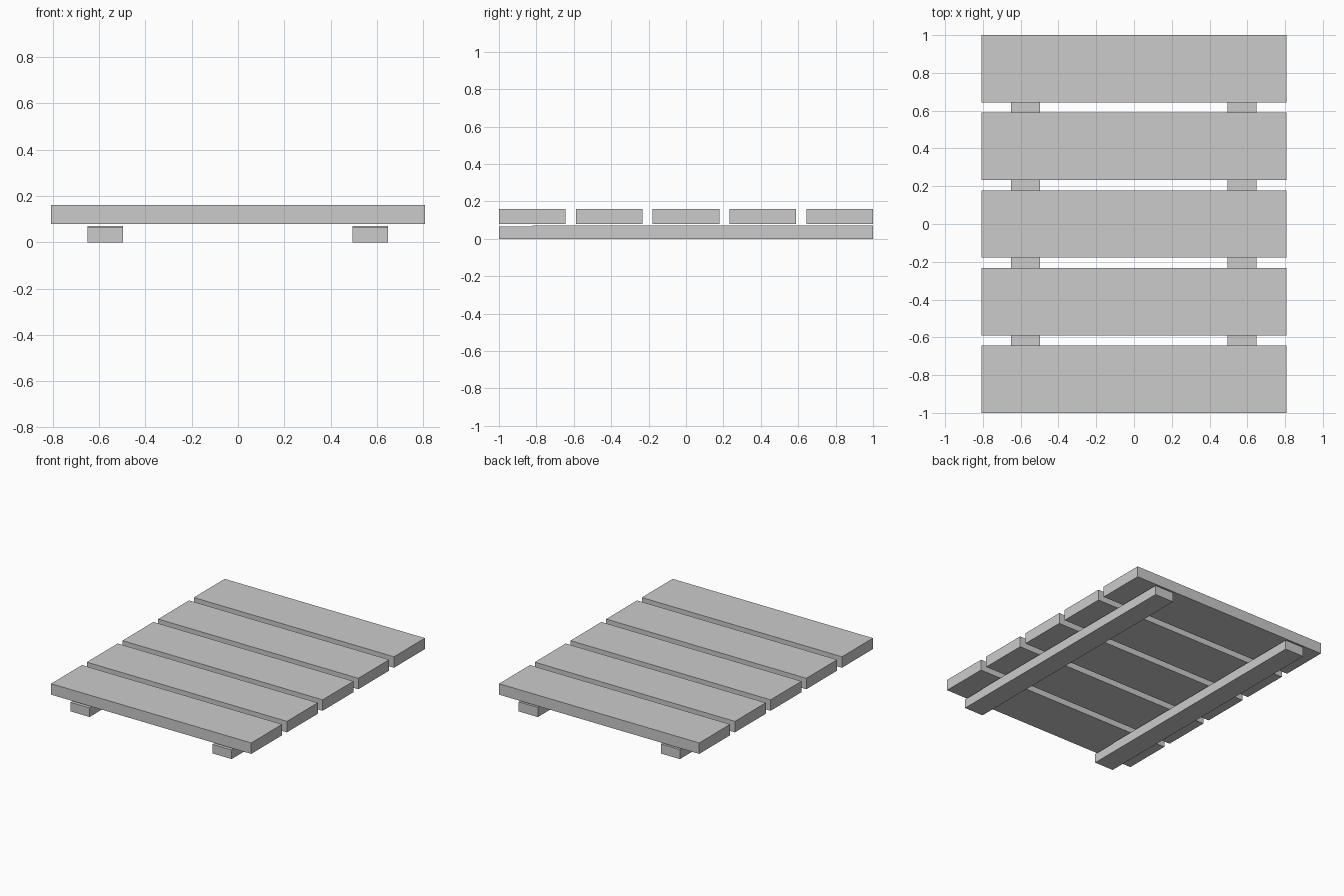
import bpy
import bmesh

if "Cube" in bpy.data.objects:
    bpy.data.objects.remove(bpy.data.objects["Cube"])


def prism(name, profile, x0, x1):
    """Extrude a (y, z) outline along x."""
    bm = bmesh.new()
    face = bm.faces.new([bm.verts.new((x0, y, z)) for y, z in profile])
    ext = bmesh.ops.extrude_face_region(bm, geom=[face])
    moved = [g for g in ext["geom"] if isinstance(g, bmesh.types.BMVert)]
    bmesh.ops.translate(bm, verts=moved, vec=(x1 - x0, 0, 0))
    bmesh.ops.recalc_face_normals(bm, faces=bm.faces)
    mesh = bpy.data.meshes.new(name)
    bm.to_mesh(mesh)
    bm.free()
    obj = bpy.data.objects.new(name, mesh)
    bpy.context.collection.objects.link(obj)
    return obj


# Five deck planks, evenly spaced front to back
PLANK_DEPTH = 0.356
for i in range(5):
    y = -0.822 + i * 0.411
    a, b = y - PLANK_DEPTH / 2, y + PLANK_DEPTH / 2
    prism(f"plank_{i + 1}", [(a, 0.08), (b, 0.08), (b, 0.16), (a, 0.16)], -0.807, 0.807)

# Two runners, with a slightly lower top at the front end
runner = [(-1, 0), (1, 0), (1, 0.07), (-0.82, 0.07), (-0.82, 0.066), (-1, 0.066)]
for side, x in (("left", -0.574), ("right", 0.572)):
    prism(f"{side}_runner", runner, x - 0.077, x + 0.077)
